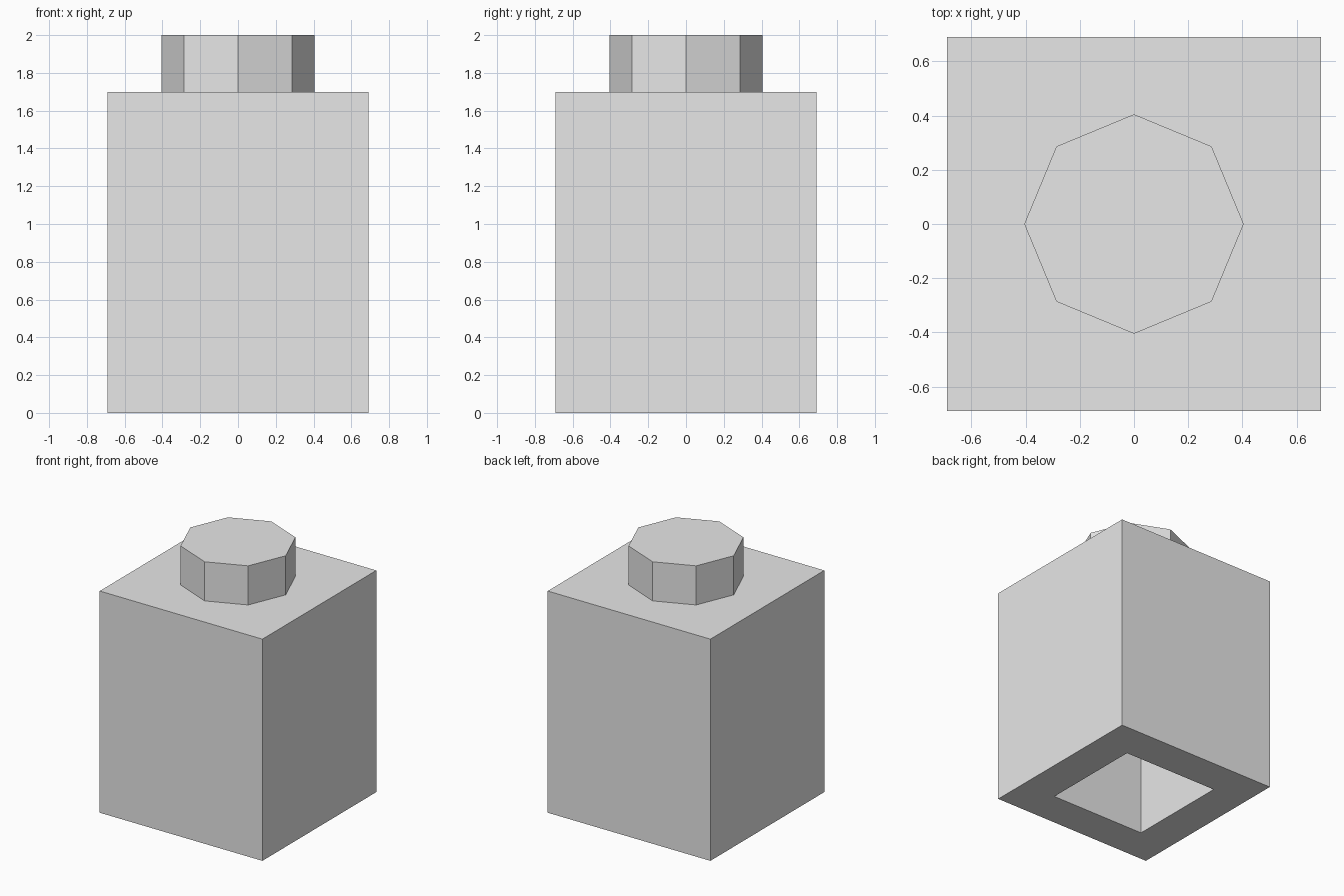
import bpy
import bmesh
from math import tau, cos, sin

cube = bpy.data.objects.get("Cube")
if cube:
    bpy.data.objects.remove(cube, do_unlink=True)

HALF, HEIGHT = 0.69, 1.70          # outer block
HOLE, DEPTH = 0.405, 1.42          # square cavity underneath
STUD_R, TOP = 0.405, 2.0           # octagonal stud

grey = bpy.data.materials.new("light_grey")
grey.use_nodes = True
grey.diffuse_color = (0.8, 0.8, 0.8, 1)
grey.node_tree.nodes["Principled BSDF"].inputs["Base Color"].default_value = (0.8, 0.8, 0.8, 1)


def add_object(name, bm):
    bmesh.ops.recalc_face_normals(bm, faces=bm.faces)
    mesh = bpy.data.meshes.new(name)
    bm.to_mesh(mesh)
    bm.free()
    mesh.materials.append(grey)
    obj = bpy.data.objects.new(name, mesh)
    bpy.context.collection.objects.link(obj)
    return obj


def square(bm, half, z):
    return [bm.verts.new((x * half, y * half, z))
            for x, y in ((-1, -1), (1, -1), (1, 1), (-1, 1))]


# Hollow block: square rings from outer top, round the rim, up into the cavity
bm = bmesh.new()
rings = [square(bm, h, z) for h, z in
         ((HALF, HEIGHT), (HALF, 0), (HOLE, 0), (HOLE, DEPTH))]
for a, b in zip(rings, rings[1:]):
    for i in range(4):
        j = (i + 1) % 4
        bm.faces.new((a[i], a[j], b[j], b[i]))
bm.faces.new(rings[0])
bm.faces.new(rings[-1])
add_object("block_body", bm)

# Eight-sided stud with corners on the axes
bm = bmesh.new()
base = bm.faces.new([bm.verts.new((STUD_R * cos(tau * i / 8), STUD_R * sin(tau * i / 8), HEIGHT))
                     for i in range(8)])
side = bmesh.ops.extrude_face_region(bm, geom=[base], use_keep_orig=True)
for v in side["geom"]:
    if isinstance(v, bmesh.types.BMVert):
        v.co.z = TOP
add_object("top_stud", bm)
